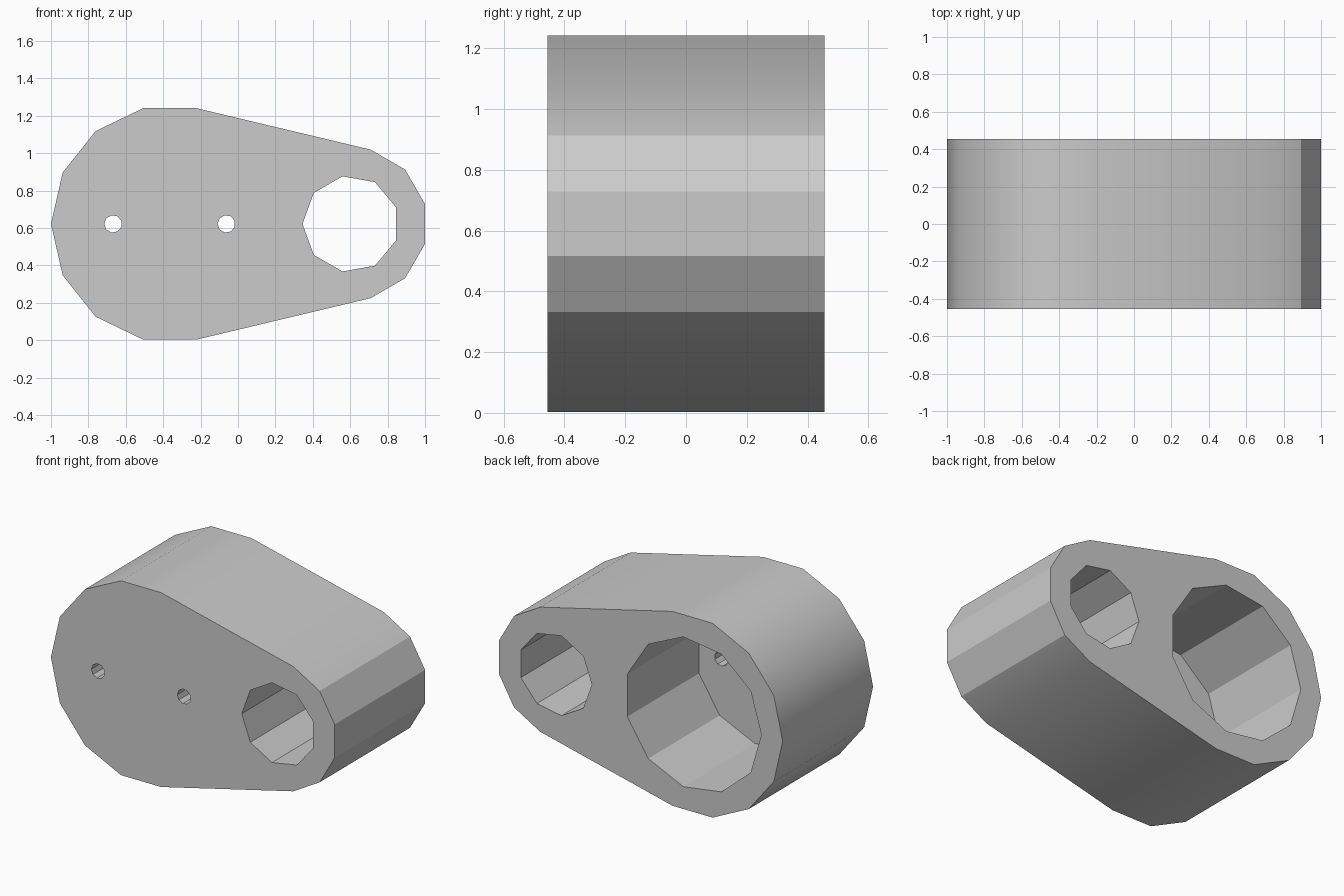
import bpy, bmesh
from math import cos, sin, pi, radians

default = bpy.data.objects.get("Cube")
if default:
    bpy.data.objects.remove(default, do_unlink=True)

MID = 0.622      # height of the symmetry line
HALF = 0.455     # half of the thickness
BIG_X, SMALL_X = -0.365, 0.603

grey = bpy.data.materials.new("light grey")
grey.use_nodes = True
colour = (0.6, 0.6, 0.6, 1)
grey.diffuse_color = colour
grey.node_tree.nodes["Principled BSDF"].inputs["Base Color"].default_value = colour


def arc(x, radius, sides, first, count):
    """Corners of a regular polygon, starting at an angle in degrees."""
    angles = [radians(first) + 2 * pi * i / sides for i in range(count)]
    return [(x + radius * cos(a), MID + radius * sin(a)) for a in angles]


def prism(name, profile, y0, y1):
    """Extrude an x-z profile along y."""
    bm = bmesh.new()
    face = bm.faces.new([bm.verts.new((x, y0, z)) for x, z in profile])
    moved = bmesh.ops.extrude_face_region(bm, geom=[face])["geom"]
    verts = [v for v in moved if isinstance(v, bmesh.types.BMVert)]
    bmesh.ops.translate(bm, verts=verts, vec=(0, y1 - y0, 0))
    bmesh.ops.recalc_face_normals(bm, faces=bm.faces)
    mesh = bpy.data.meshes.new(name)
    bm.to_mesh(mesh)
    bm.free()
    mesh.materials.append(grey)
    obj = bpy.data.objects.new(name, mesh)
    bpy.context.collection.objects.link(obj)
    return obj


# Tapered body: a small rounded end joined to a large one
outline = arc(SMALL_X, 0.411, 12, -75, 6) + arc(BIG_X, 0.635, 14, 540 / 7, 9)
body = prism("tapered_body", outline, -HALF, HALF)

# Through hole, deep rear pocket and two screw holes in the front wall
cutters = [
    prism("through_hole_cutter", arc(SMALL_X, 0.258, 9, 180, 9), -0.6, 0.6),
    prism("pocket_cutter", arc(BIG_X - 0.003, 0.482, 11, 180, 11), HALF - 0.72, 0.6),
]
for side in (-1, 1):
    hole = arc(BIG_X + side * 0.303, 0.047, 9, 180, 9)
    cutters.append(prism("screw_hole_cutter", hole, -0.6, 0))

bpy.ops.object.select_all(action="DESELECT")
body.select_set(True)
bpy.context.view_layer.objects.active = body
for cutter in cutters:
    cut = body.modifiers.new("cut", "BOOLEAN")
    cut.operation = "DIFFERENCE"
    cut.solver = "EXACT"
    cut.object = cutter
    bpy.ops.object.modifier_apply(modifier=cut.name)
    bpy.data.objects.remove(cutter, do_unlink=True)

# Soft large end, crisp small end and holes
bpy.ops.object.shade_smooth_by_angle(angle=radians(28))
